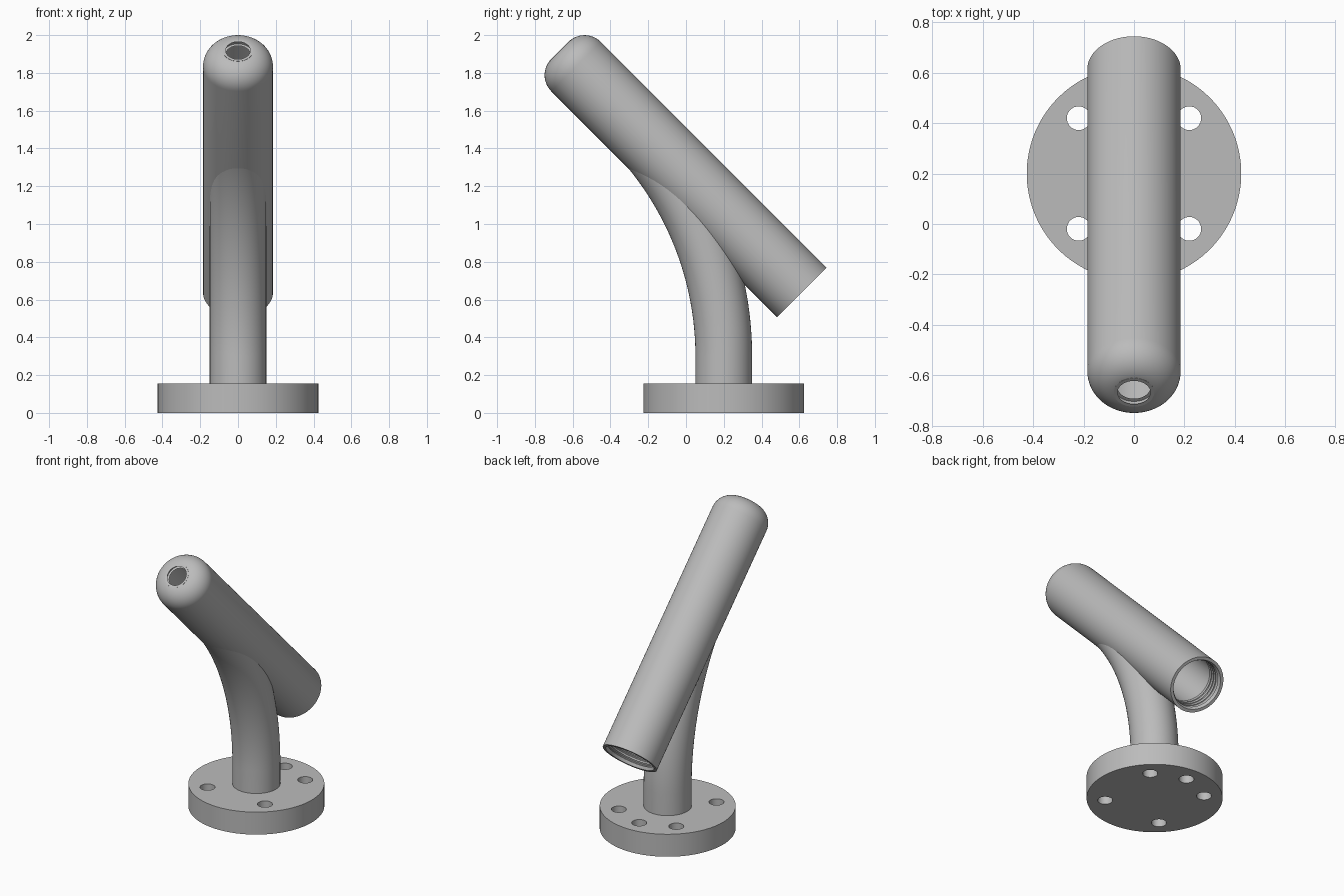
import bpy, bmesh
from math import sin, cos, pi
from mathutils import Matrix, Vector

if "Cube" in bpy.data.objects:
    bpy.data.objects.remove(bpy.data.objects["Cube"])

grey = bpy.data.materials.new("satin grey")
grey.use_nodes = True
GREY = (0.5, 0.5, 0.5, 1)
grey.diffuse_color = GREY
grey.node_tree.nodes["Principled BSDF"].inputs["Base Color"].default_value = GREY


def make(name, bm, matrix=Matrix()):
    bmesh.ops.recalc_face_normals(bm, faces=bm.faces)
    bm.transform(matrix)
    mesh = bpy.data.meshes.new(name)
    bm.to_mesh(mesh)
    bm.free()
    mesh.materials.append(grey)
    obj = bpy.data.objects.new(name, mesh)
    bpy.context.collection.objects.link(obj)
    return obj


def cylinder(name, radius, z0, z1, matrix=Matrix(), sides=64):
    bm = bmesh.new()
    bmesh.ops.create_cone(bm, cap_ends=True, segments=sides, radius1=radius, radius2=radius,
                          depth=z1 - z0, matrix=Matrix.Translation((0, 0, (z0 + z1) / 2)))
    return make(name, bm, matrix)


def sweep_rings(bm, rings, closed=False):
    pairs = list(zip(rings, rings[1:] + rings[:1] if closed else rings[1:]))
    for a, b in pairs:
        for i in range(len(a)):
            j = (i + 1) % len(a)
            bm.faces.new((a[i], a[j], b[j], b[i]))


def select_only(obj):
    bpy.ops.object.select_all(action='DESELECT')
    obj.select_set(True)
    bpy.context.view_layer.objects.active = obj


def cut(obj, cutter):
    cutter.hide_render = True
    mod = obj.modifiers.new("cut", 'BOOLEAN')
    mod.operation, mod.solver, mod.object = 'DIFFERENCE', 'EXACT', cutter
    select_only(obj)
    bpy.ops.object.modifier_apply(modifier=mod.name)
    bpy.data.objects.remove(cutter)


def smooth(obj):
    select_only(obj)
    bpy.ops.object.shade_smooth_by_angle(angle=pi / 6)


CENTRE_Y = 0.2

# Round mounting flange with five screw holes (none at the front)
flange = cylinder("mounting_flange", 0.425, 0, 0.155, Matrix.Translation((0, CENTRE_Y, 0)), 128)
for degrees in (45, 90, 135, 225, 315):
    a = degrees * pi / 180
    spot = Matrix.Translation((0.31 * cos(a), CENTRE_Y + 0.31 * sin(a), 0))
    cut(flange, cylinder("screw_hole", 0.047, -0.1, 0.3, spot, 32))
smooth(flange)

# Hollow tilted tube: lathed profile of (radius, distance along axis)
TILT = Matrix.Translation((0, 0.613, 0.638)) @ Matrix.Rotation(pi / 4, 4, 'X')
R, LENGTH, WALL, FILLET, STEPS = 0.185, 1.811, 0.03, 0.12, 12


def corner(radius, end, fillet):
    return [(radius - fillet + fillet * cos(k * pi / 2 / STEPS),
             end - fillet + fillet * sin(k * pi / 2 / STEPS)) for k in range(STEPS + 1)]


profile = [(R, 0)] + corner(R, LENGTH, FILLET) + [(0.08, LENGTH), (0.08, LENGTH - WALL)]
profile += corner(R - WALL, LENGTH - WALL, FILLET - WALL)[::-1]
# Thread grooves inside the open end
for k in reversed(range(4)):
    z = 0.02 + 0.03 * k
    profile += [(R - WALL, z + 0.02), (R - 0.018, z + 0.012), (R - 0.018, z + 0.008), (R - WALL, z)]
profile.append((R - 0.02, 0))

SIDES = 96
bm = bmesh.new()
rings = [[bm.verts.new((r * cos(2 * pi * i / SIDES), r * sin(2 * pi * i / SIDES), z))
          for i in range(SIDES)] for r, z in profile]
sweep_rings(bm, rings, closed=True)
bmesh.ops.remove_doubles(bm, verts=bm.verts, dist=1e-5)
tube = make("tilted_tube", bm, TILT)
smooth(tube)

# Curved neck: straight foot, then an arc leaning forward into the tube
NECK_R, BEND_Z, INNER = 0.15, 0.3, 1.57
BEND = INNER + NECK_R
pivot = Vector((0, CENTRE_Y - BEND, BEND_Z))
stations = [(Vector((0, CENTRE_Y, 0.1)), 0)]
for k in range(33):
    a = k / 32 * pi / 4
    stations.append((pivot + Vector((0, BEND * cos(a), BEND * sin(a))), a))
bm = bmesh.new()
rings = []
for point, a in stations:
    outward = Vector((0, cos(a), sin(a)))
    rings.append([bm.verts.new(point + NECK_R * (Vector((cos(t), 0, 0)) + outward * sin(t)))
                  for t in (2 * pi * i / 64 for i in range(64))])
sweep_rings(bm, rings)
bm.faces.new(rings[0])
bm.faces.new(rings[-1])
neck = make("curved_neck", bm)
cut(neck, cylinder("tube_clearance", R - WALL / 2, -0.5, 2.5, TILT, 96))
smooth(neck)
